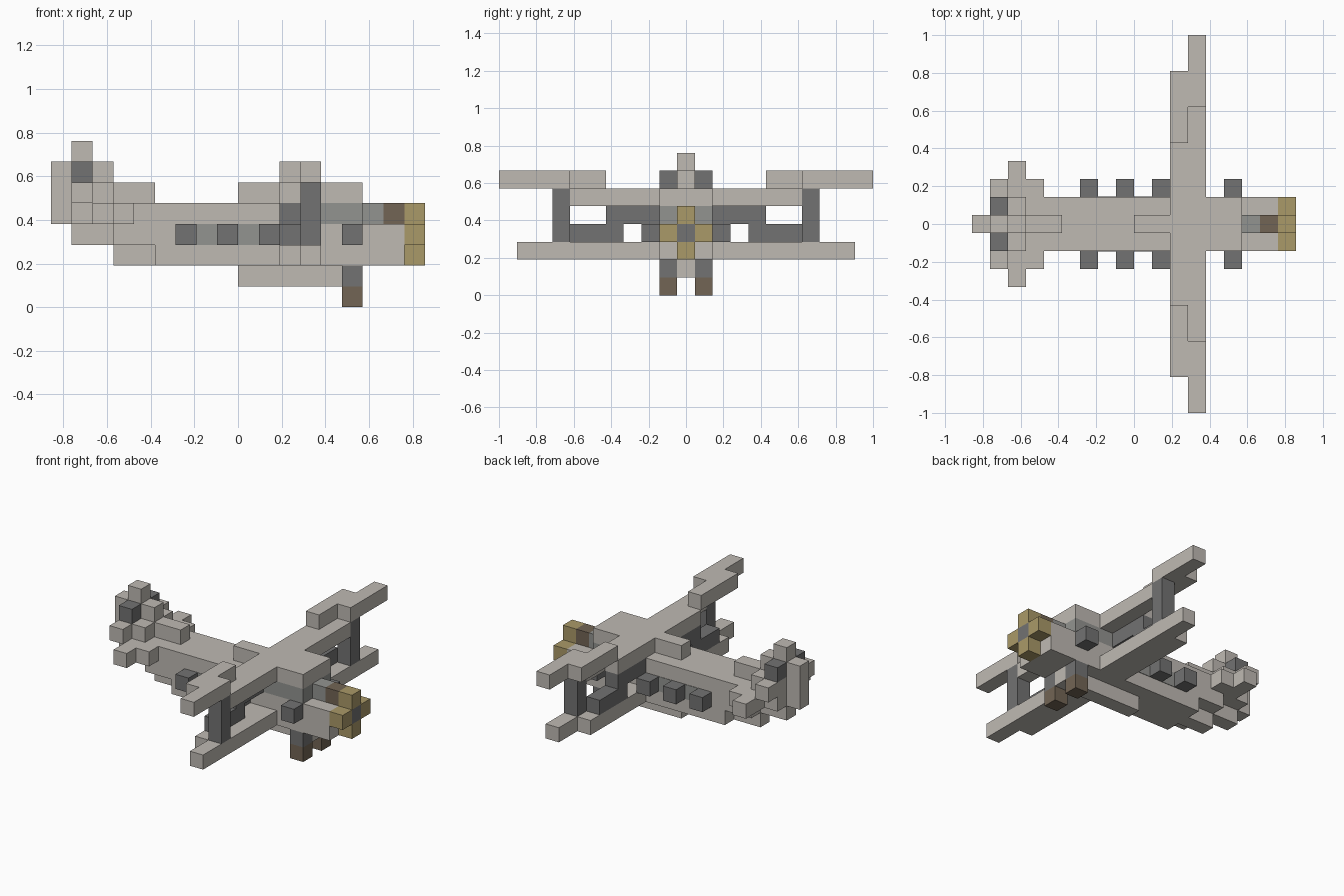
import bpy
import bmesh
from mathutils import Matrix, Vector

old = bpy.data.objects.get("Cube")
if old:
    bpy.data.objects.remove(old, do_unlink=True)

U = 2 / 21          # edge of one block
NOSE_TO_TAIL = 18   # blocks along x


def material(name, rgb):
    m = bpy.data.materials.new(name)
    m.use_nodes = True
    col = (*rgb, 1)
    m.diffuse_color = col
    m.node_tree.nodes["Principled BSDF"].inputs["Base Color"].default_value = col
    return m


canvas = material("pale canvas", (0.52, 0.49, 0.45))
steel = material("dark steel", (0.17, 0.17, 0.17))
glass = material("grey glass", (0.29, 0.295, 0.28))
brass = material("brass", (0.40, 0.32, 0.14))
brown = material("brown", (0.17, 0.13, 0.09))


def part(name, mat, *boxes, mirror=False):
    """Boxes as (x start, x end, y first, y last, z start, z end) in blocks; y counts from the middle row."""
    bm = bmesh.new()
    for x0, x1, j0, j1, z0, z1 in boxes:
        rows = [(j0, j1)] + ([(-j1, -j0)] if mirror else [])
        for a, b in rows:
            size = Vector((x1 - x0, b - a + 1, z1 - z0)) * U
            mid = Vector(((x0 + x1 - NOSE_TO_TAIL) / 2, (a + b) / 2, (z0 + z1) / 2)) * U
            bmesh.ops.create_cube(bm, size=1, matrix=Matrix.Translation(mid) @ Matrix.Diagonal((*size, 1)))
    mesh = bpy.data.meshes.new(name)
    bm.to_mesh(mesh)
    bm.free()
    mesh.materials.append(mat)
    obj = bpy.data.objects.new(name, mesh)
    bpy.context.collection.objects.link(obj)
    return obj


# Fuselage
part("fuselage", canvas, (5, 17, -1, 1, 2, 3), (5, 17, -1, 1, 3, 4), (1, 11, -1, 1, 4, 5))
part("tail_underside", canvas, (3, 5, 0, 0, 2, 3), (3, 5, -1, 1, 3, 4), (1, 3, 0, 0, 3, 4))
part("belly_keel", canvas, (9, 15, 0, 0, 1, 2))
part("cabin_roof", canvas, (13, 15, -1, 1, 5, 6), (9, 11, 0, 0, 5, 6))
part("cabin_glass", glass, (11, 15, -1, 1, 4, 5), (15, 16, 0, 0, 4, 5))

# Side windows sit as thin plates between the side guns
for x in (7, 9):
    for side in (-1, 1):
        pane = part("side_window", glass, (x, x + 1, 0, 0, 3, 4))
        for v in pane.data.vertices:
            v.co.y = side * 1.5 * U + (0.003 if v.co.y > 0 else -0.003)

# Side blocks along the fuselage
part("side_guns", steel, *[(x, x + 1, 2, 2, 3, 4) for x in (6, 8, 10, 14)], mirror=True)

# Wings: the front row reaches further out than the rear row
part("upper_wing", canvas, (11, 12, -4, 4, 5, 6), (12, 13, -6, 6, 5, 6))
part("upper_wing_tips", canvas, (11, 12, 5, 8, 6, 7), (12, 13, 7, 10, 6, 7), mirror=True)
part("lower_wing", canvas, (11, 12, 2, 7, 2, 3), (12, 13, 2, 9, 2, 3), mirror=True)
part("wing_struts", steel, (12, 13, 7, 7, 3, 6), mirror=True)
part("diagonal_braces", steel, (11, 12, 4, 6, 3, 4), (11, 12, 2, 4, 4, 5), mirror=True)

# Nose and propeller
part("propeller", brass, (17, 18, 0, 0, 2, 3), (17, 18, 0, 0, 4, 5),
     (17, 18, -1, -1, 3, 4), (17, 18, 1, 1, 3, 4))
part("propeller_hub", steel, (17, 18, 0, 0, 3, 4))
part("nose_block", brown, (16, 17, 0, 0, 4, 5))

# Landing gear
part("gear_legs", steel, (14, 15, 1, 1, 1, 2), mirror=True)
part("wheels", brown, (14, 15, 1, 1, 0, 1), mirror=True)

# Tail
part("tail_fin", canvas, (1, 5, 0, 0, 5, 6), (1, 3, 0, 0, 6, 7), (1, 2, 0, 0, 7, 8))
part("rudder", canvas, (0, 1, 0, 0, 4, 7))
part("tailplane", canvas, (2, 3, 2, 3, 4, 5), (3, 4, 2, 2, 4, 5), mirror=True)
part("rear_turret_base", canvas, (1, 2, 1, 2, 5, 6), (2, 3, 1, 1, 5, 6), mirror=True)
part("rear_turret", steel, (1, 2, 1, 1, 6, 7), mirror=True)
